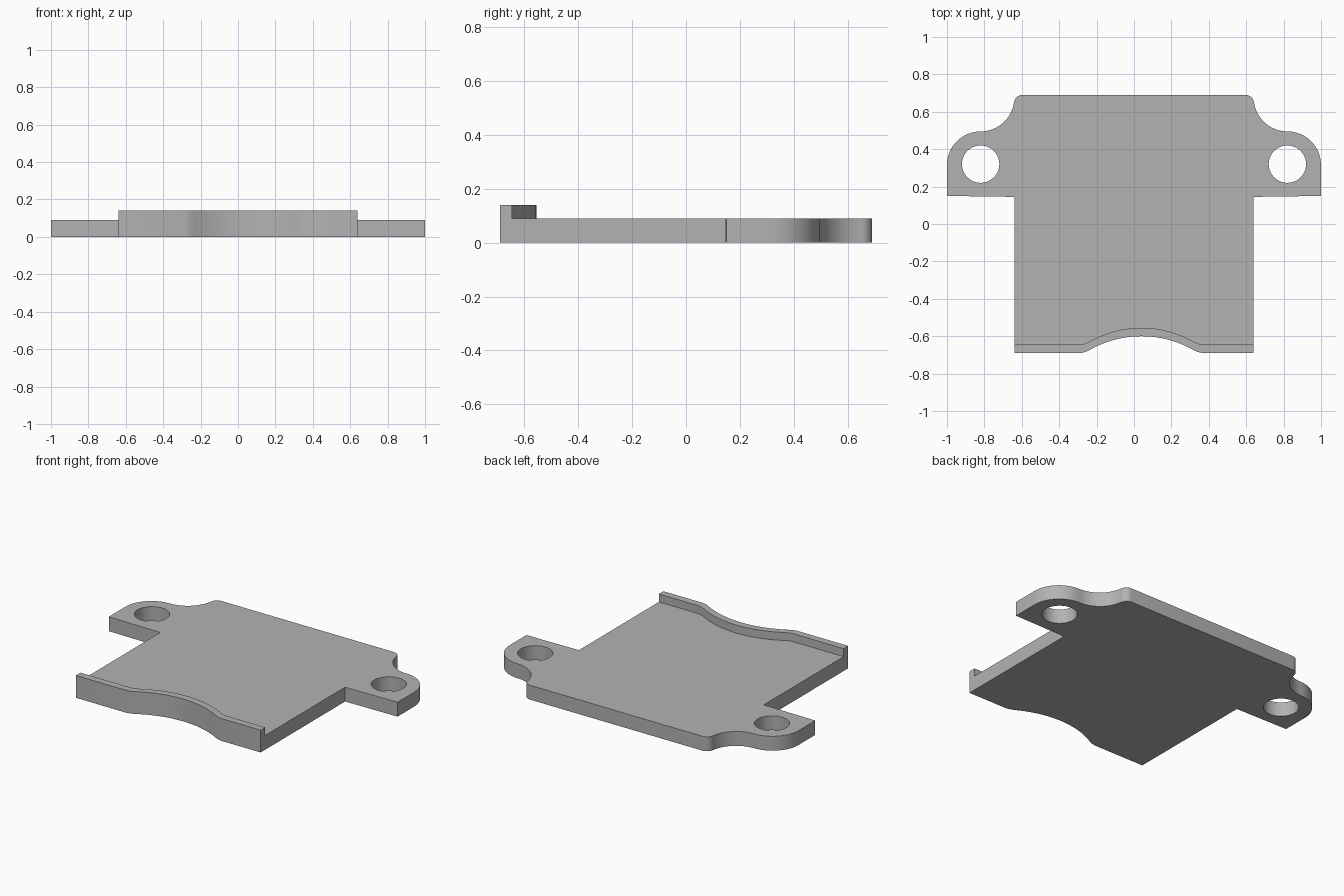
import bpy
import bmesh
from math import sin, cos, sqrt, radians

cube = bpy.data.objects.get("Cube")
if cube:
    bpy.data.objects.remove(cube, do_unlink=True)

PLATE_TOP, LIP_TOP = 0.09, 0.14
HALF_W, BACK, FRONT, LIP = 0.64, 0.69, -0.69, 0.045
EAR_X, EAR_Y, EAR_R, HOLE_R = 0.82, 0.32, 0.18, 0.10

grey = bpy.data.materials.new("plain grey")
grey.use_nodes = True
grey.diffuse_color = (0.45, 0.45, 0.45, 1)
grey.node_tree.nodes["Principled BSDF"].inputs["Base Color"].default_value = (0.45, 0.45, 0.45, 1)


def arc(cx, cy, r, start, end, steps):
    """Points along a circular arc, angles in degrees."""
    angles = [radians(start + (end - start) * i / steps) for i in range(steps + 1)]
    return [(cx + r * cos(a), cy + r * sin(a)) for a in angles]


def prism(name, loops, height):
    """Fill closed outlines (later ones are holes) and raise them to a height."""
    bm = bmesh.new()
    edges = []
    for loop in loops:
        verts = [bm.verts.new((x, y, 0)) for x, y in loop]
        edges += [bm.edges.new((v, verts[i - 1])) for i, v in enumerate(verts)]
    bmesh.ops.triangle_fill(bm, use_beauty=True, use_dissolve=False, edges=edges)
    raised = bmesh.ops.extrude_face_region(bm, geom=bm.faces[:])["geom"]
    top = [g for g in raised if isinstance(g, bmesh.types.BMVert)]
    bmesh.ops.translate(bm, verts=top, vec=(0, 0, height))
    bmesh.ops.recalc_face_normals(bm, faces=bm.faces[:])
    mesh = bpy.data.meshes.new(name)
    bm.to_mesh(mesh)
    bm.free()
    mesh.materials.append(grey)
    obj = bpy.data.objects.new(name, mesh)
    bpy.context.collection.objects.link(obj)
    bpy.ops.object.select_all(action='DESELECT')
    obj.select_set(True)
    bpy.context.view_layer.objects.active = obj
    bpy.ops.object.shade_smooth_by_angle(angle=radians(30))
    return obj


def front_edge(y):
    """Front edge from left to right with the shallow finger scoop."""
    radius, rise, centre = 0.56, 0.09, 0.04
    scoop = []
    for i in range(25):
        u = -0.27 + 0.54 * i / 24
        scoop.append((centre + u, y + rise - radius + sqrt(radius ** 2 - u ** 2)))
    ease = [(0.325, 0), (0.3, 0.006)]
    left = [(centre - u, y + h) for u, h in ease]
    right = [(centre + u, y + h) for u, h in reversed(ease)]
    return [(-HALF_W, y)] + left + scoop + right + [(HALF_W, y)]


# Side of the plate: mounting ear, concave neck and rounded back corner
ear_side = [(HALF_W, 0.145), (1, 0.15)]
ear_side += arc(EAR_X, EAR_Y - 0.005, EAR_R, 0, 90, 16)
ear_side += arc(EAR_X, EAR_Y + 0.355, EAR_R, 270, 188, 16)[1:]
ear_side += arc(0.597, BACK - 0.045, 0.045, 8, 90, 6)
mirrored = [(-x, y) for x, y in reversed(ear_side)]

# Base plate with two screw holes
inner = front_edge(FRONT + LIP)
holes = [arc(s * EAR_X, EAR_Y, HOLE_R, 0, 360, 40)[:-1] for s in (-1, 1)]
prism("base_plate", [inner + ear_side + mirrored] + holes, PLATE_TOP)

# Raised lip along the front edge
prism("front_lip", [front_edge(FRONT) + inner[::-1]], LIP_TOP)
